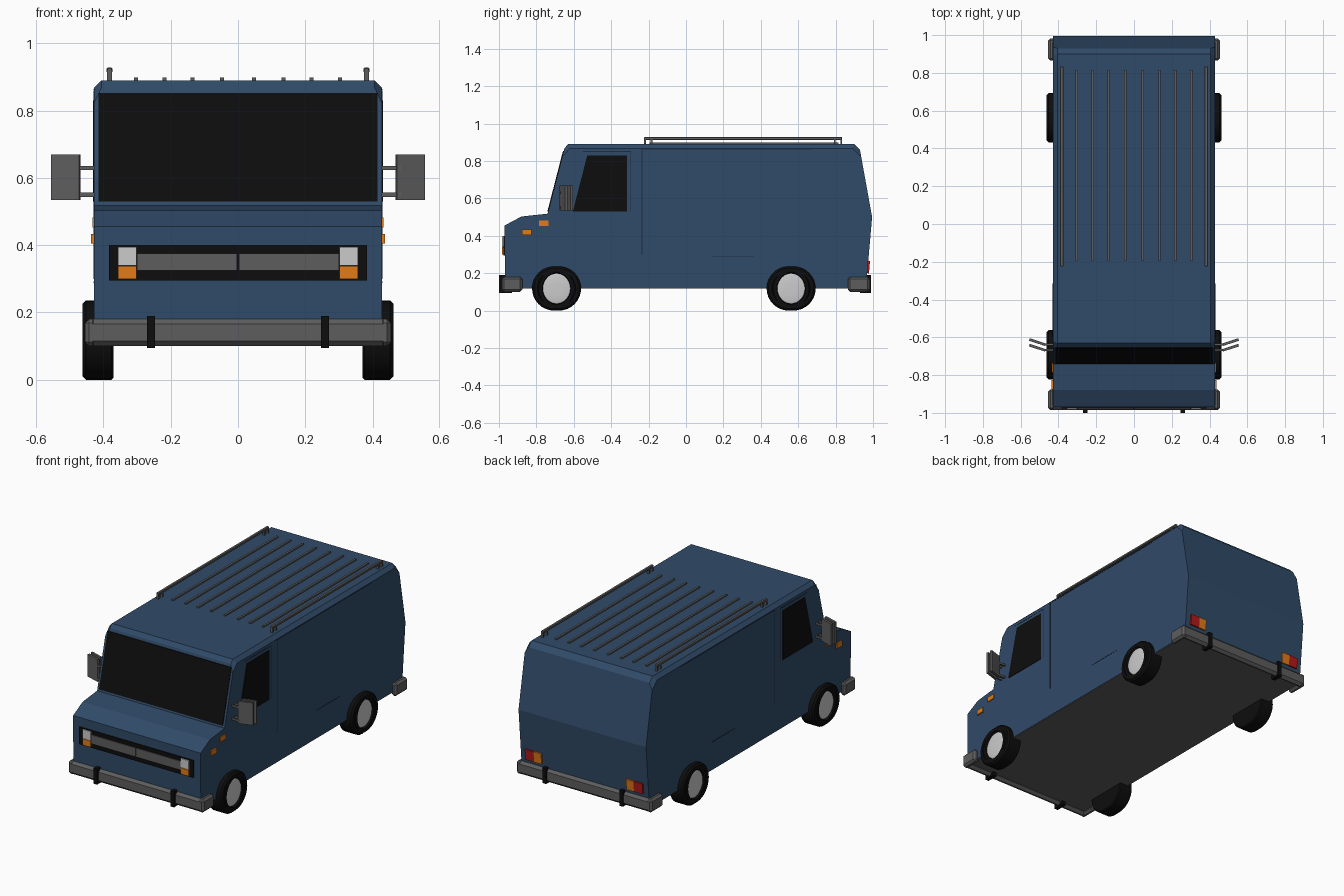
import bpy, bmesh, math
from mathutils import Matrix, Vector

if "Cube" in bpy.data.objects:
    bpy.data.objects.remove(bpy.data.objects["Cube"])


def mat(name, col):
    m = bpy.data.materials.new(name)
    m.diffuse_color = (*col, 1)
    m.use_nodes = True
    m.node_tree.nodes["Principled BSDF"].inputs["Base Color"].default_value = m.diffuse_color
    return m


BLUE = mat("blue_paint", (0.03, 0.07, 0.14))
SEAM = mat("seam_dark", (0.012, 0.025, 0.05))
BLACK = mat("black", (0.004, 0.004, 0.004))
GREY = mat("dark_grey", (0.11, 0.11, 0.11))
ORANGE = mat("amber", (0.75, 0.2, 0.01))
RED = mat("red", (0.45, 0.01, 0.01))


def finish(name, bm, material=None):
    bmesh.ops.recalc_face_normals(bm, faces=bm.faces)
    me = bpy.data.meshes.new(name)
    bm.to_mesh(me)
    bm.free()
    ob = bpy.data.objects.new(name, me)
    bpy.context.collection.objects.link(ob)
    if material:
        me.materials.append(material)
    return ob


def box(name, x, y, z, material=None, bevel=0, rot=None):
    """Box from (min, max) ranges, optionally turned about its centre."""
    c = Vector([(a + b) / 2 for a, b in (x, y, z)])
    s = [abs(b - a) for a, b in (x, y, z)]
    bm = bmesh.new()
    bmesh.ops.create_cube(bm, size=1, matrix=Matrix.Diagonal((*s, 1)))
    if bevel:
        bmesh.ops.bevel(bm, geom=bm.edges[:], offset=bevel, segments=1, affect='EDGES')
    bmesh.ops.transform(bm, verts=bm.verts, matrix=Matrix.Translation(c) @ (rot or Matrix()))
    return finish(name, bm, material)


def side_box(name, s, x, y, z, material=None, bevel=0, rot=None):
    """Box placed on side s (+1 right, -1 left)."""
    return box(name, sorted((s * x[0], s * x[1])), y, z, material, bevel, rot)


def prism(bm, pts, x0, x1):
    """Extrude a (y, z) profile along x."""
    f = bm.faces.new([bm.verts.new((x0, y, z)) for y, z in pts])
    r = bmesh.ops.extrude_face_region(bm, geom=[f])
    vs = [v for v in r["geom"] if isinstance(v, bmesh.types.BMVert)]
    bmesh.ops.translate(bm, verts=vs, vec=(x1 - x0, 0, 0))


def lathe(name, prof, centre, material=None, seg=32):
    """Spin an (x, radius) profile about the x axis."""
    bm = bmesh.new()
    vs = [bm.verts.new((x, 0, r)) for x, r in prof]
    es = [bm.edges.new(p) for p in zip(vs, vs[1:])]
    bmesh.ops.spin(bm, geom=vs + es, cent=(0, 0, 0), axis=(1, 0, 0),
                   angle=math.tau, steps=seg, use_duplicate=False)
    bmesh.ops.remove_doubles(bm, verts=bm.verts, dist=1e-5)
    bmesh.ops.translate(bm, verts=bm.verts, vec=centre)
    ob = finish(name, bm, material)
    for p in ob.data.polygons:
        p.use_smooth = True
    ob.data.set_sharp_from_angle(angle=math.radians(35))
    return ob


# Body shell: side profile with chamfered roof edges
W = 0.428
profile = [(-0.968, 0.122), (-0.97, 0.455), (-0.88, 0.503), (-0.74, 0.518), (-0.65, 0.868),
           (-0.63, 0.89), (0.90, 0.89), (0.93, 0.86), (0.995, 0.50), (0.962, 0.122)]
bm = bmesh.new()
prism(bm, profile, -W, W)
top = [e for e in bm.edges if all(v.co.z > 0.85 for v in e.verts)
       and abs(e.verts[0].co.x - e.verts[1].co.x) < 1e-4]
bmesh.ops.bevel(bm, geom=top, offset=0.022, segments=1, affect='EDGES')
finish("body", bm, BLUE)
box("floor_pan", (-0.425, 0.425), (-0.965, 0.96), (0.118, 0.13), GREY)


# Windscreen lying on the sloped front
def front_y(z):
    return -0.74 + (z - 0.518) * 0.09 / 0.35


bm = bmesh.new()
prism(bm, [(front_y(0.53) - 0.004, 0.53), (front_y(0.852) - 0.004, 0.852),
           (front_y(0.852) + 0.01, 0.852), (front_y(0.53) + 0.01, 0.53)], -0.415, 0.415)
finish("windscreen", bm, BLACK)

# Grille and headlights
box("grille_panel", (-0.383, 0.383), (-0.976, -0.96), (0.295, 0.40), BLACK)
for s in (1, -1):
    side_box("grille_bar", s, (0.003, 0.30), (-0.981, -0.97), (0.325, 0.376), GREY)
    side_box("headlight", s, (0.302, 0.356), (-0.983, -0.97), (0.34, 0.395))
    side_box("front_indicator", s, (0.302, 0.356), (-0.983, -0.97), (0.30, 0.338), ORANGE)

# Bumpers with wrapped ends and black guards
for name, y, end, guard in (("front", (-0.985, -0.945), (-0.985, -0.875), (-1.0, -0.93)),
                            ("rear", (0.945, 0.983), (0.865, 0.983), (0.93, 0.99))):
    box(name + "_bumper", (-0.455, 0.455), y, (0.10, 0.18), GREY, 0.015)
    for s in (1, -1):
        side_box(name + "_bumper_end", s, (0.42, 0.455), end, (0.10, 0.18), GREY, 0.012)
        side_box(name + "_bumper_guard", s, (0.246, 0.27), guard, (0.095, 0.19), BLACK)

for s in (1, -1):
    # Cab door window and panel seams
    bm = bmesh.new()
    prism(bm, [(-0.605, 0.53), (-0.528, 0.83), (-0.315, 0.83), (-0.315, 0.53)],
          s * 0.42, s * 0.431)
    finish("door_window", bm, BLACK)
    for y, z in (((-0.238, -0.233), (0.30, 0.86)), ((-0.297, -0.293), (0.53, 0.85)),
                 ((-0.235, 0.67), (0.861, 0.865)), ((-0.55, -0.295), (0.848, 0.852)),
                 ((0.14, 0.36), (0.288, 0.292))):
        side_box("panel_seam", s, (0.42, 0.4292), y, z, SEAM)

    # Side markers
    side_box("side_marker_low", s, (0.42, 0.437), (-0.877, -0.826), (0.405, 0.434), ORANGE)
    side_box("side_marker_high", s, (0.42, 0.433), (-0.785, -0.735), (0.453, 0.482), ORANGE)

    # Tail lights
    tilt = Matrix.Rotation(-math.atan(0.033 / 0.378), 4, 'X')
    side_box("tail_light_red", s, (0.335, 0.395), (0.963, 0.981), (0.20, 0.265), RED, 0, tilt)
    side_box("tail_light_amber", s, (0.285, 0.335), (0.963, 0.981), (0.20, 0.265), ORANGE, 0, tilt)

    # Wing mirrors: twin plates on short arms
    yaw = Matrix.Rotation(s * math.radians(18), 4, 'Z')
    for y in (-0.655, -0.625):
        side_box("mirror_plate", s, (0.468, 0.556), (y - 0.007, y + 0.007), (0.535, 0.67), GREY, 0, yaw)
        for z in (0.55, 0.63):
            side_box("mirror_arm", s, (0.42, 0.485), (y - 0.018, y - 0.008), (z - 0.006, z + 0.006), GREY)

    # Roof rack rails on feet
    side_box("rack_rail", s, (0.373, 0.391), (-0.225, 0.835), (0.913, 0.928), GREY, 0.003)
    for y in (-0.225, -0.19, 0.79, 0.825):
        side_box("rack_foot", s, (0.375, 0.389), (y, y + 0.01), (0.88, 0.92), GREY)
    # Roof slats
    for x in (0.047, 0.135, 0.218, 0.303):
        side_box("roof_slat", s, (x - 0.006, x + 0.006), (-0.195, 0.815), (0.88, 0.898), GREY)

    # Wheels: paired tyre rings slightly offset along the body, with a light hub
    for wy in (-0.692, 0.562):
        for dy in (-0.013, 0.013):
            lathe("tyre", [(s * 0.37, 0), (s * 0.37, 0.112), (s * 0.376, 0.118), (s * 0.452, 0.118),
                           (s * 0.462, 0.108), (s * 0.462, 0.09), (s * 0.448, 0.084), (s * 0.44, 0)],
                  (0, wy + dy, 0.118), BLACK)
        lathe("hub", [(s * 0.43, 0.08), (s * 0.452, 0.08), (s * 0.456, 0.068), (s * 0.452, 0.03),
                      (s * 0.457, 0)], (0, wy, 0.118), None, 24)
